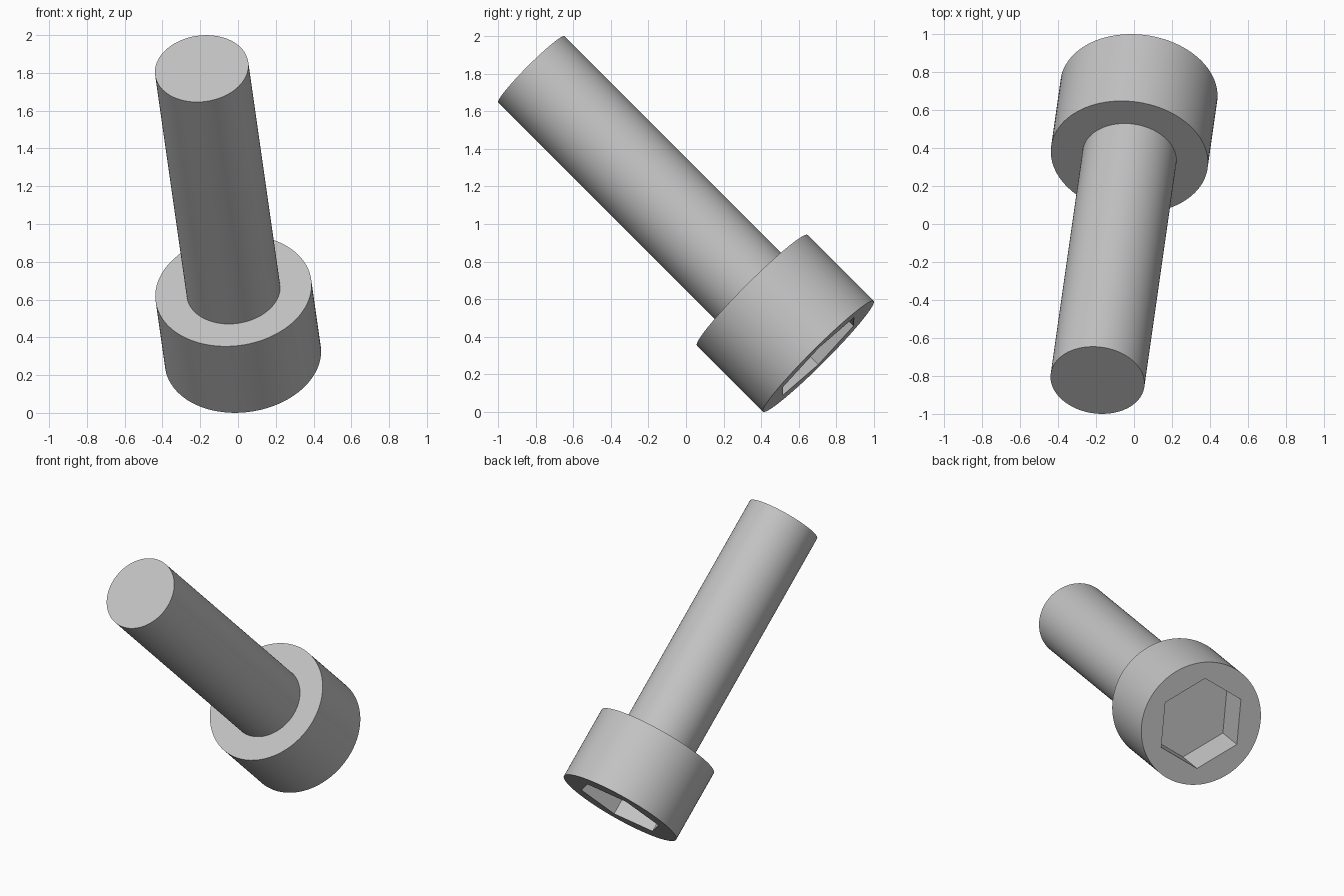
import bpy
import math
from mathutils import Matrix, Vector

if "Cube" in bpy.data.objects:
    bpy.data.objects.remove(bpy.data.objects["Cube"], do_unlink=True)

# Main dimensions, measured along the screw from the outer face of the head
HEAD_R, HEAD_H = 0.416, 0.5
SHAFT_R, LENGTH = 0.249, 2.17
SOCKET_R, SOCKET_DEPTH, SOCKET_TURN = 0.305, 0.24, math.radians(6)
SIDES = 96

# Tilted frame: the screw leans forward and slightly to one side
axis = Vector((-1, -7, 7)).normalized()
across = Vector((0, 1, 1)).normalized()
side = across.cross(axis)
frame = Matrix((side, across, axis)).transposed().to_4x4()
frame.translation = Vector((0.026, 0.704, 0.296))

steel = bpy.data.materials.new("steel_grey")
steel.use_nodes = True
colour = (0.55, 0.55, 0.55, 1)
steel.diffuse_color = colour
steel.node_tree.nodes["Principled BSDF"].inputs["Base Color"].default_value = colour


def prism(name, radius, start, end, sides=SIDES, turn=0.0):
    """Closed cylinder or prism along the screw axis."""
    bpy.ops.mesh.primitive_cylinder_add(vertices=sides, radius=radius, depth=end - start)
    obj = bpy.context.object
    obj.name = name
    # The primitive's first corner lies on local y, so turn it back to local x
    spin = Matrix.Rotation(turn - math.pi / 2, 4, "Z")
    obj.data.transform(Matrix.Translation((0, 0, (start + end) / 2)) @ spin)
    obj.matrix_world = frame
    obj.data.materials.append(steel)
    return obj


# Parts
head = prism("screw_head", HEAD_R, 0, HEAD_H)
shaft = prism("screw_shaft", SHAFT_R, HEAD_H - 0.05, LENGTH)
cutter = prism("socket_cutter", SOCKET_R, -0.1, SOCKET_DEPTH, 6, SOCKET_TURN)
cutter.hide_render = True

# Hexagonal socket cut into the head
cut = head.modifiers.new("hex_socket", "BOOLEAN")
cut.operation = "DIFFERENCE"
cut.solver = "EXACT"
cut.object = cutter
bpy.ops.object.select_all(action="DESELECT")
head.select_set(True)
bpy.context.view_layer.objects.active = head
bpy.ops.object.modifier_apply(modifier=cut.name)
bpy.data.objects.remove(cutter, do_unlink=True)

# Smooth round walls with crisp rims
shaft.select_set(True)
bpy.ops.object.shade_smooth_by_angle(angle=math.radians(30))
